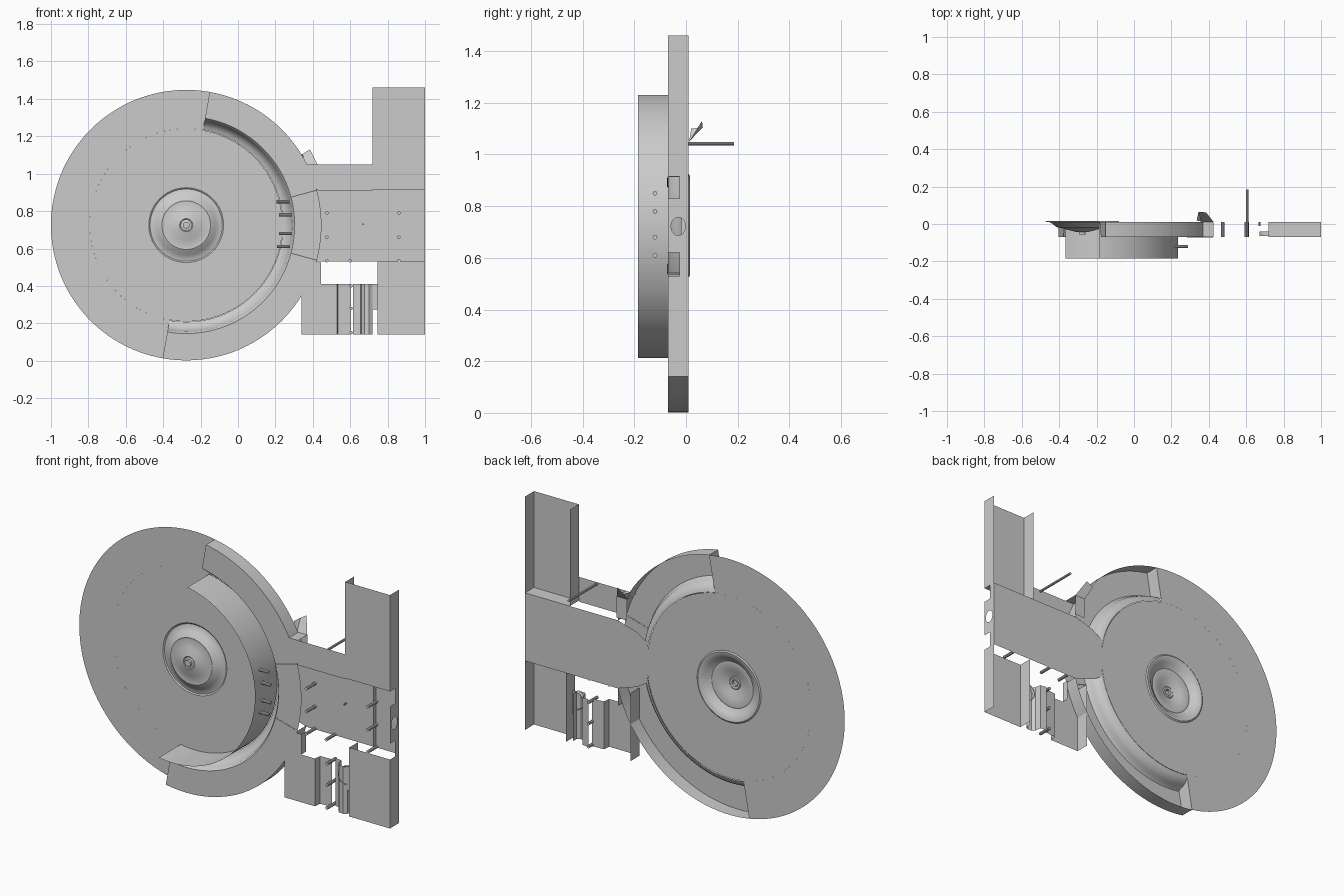
import bpy, bmesh
from math import sin, cos, radians, pi
from mathutils import Vector

if "Cube" in bpy.data.objects:
    bpy.data.objects.remove(bpy.data.objects["Cube"])

CX, CZ, R = -0.277, 0.725, 0.723     # disc centre and radius
BACK, FRONT = 0.01, -0.07            # rear plane and raised plane
A0, A1 = -100, 80                    # angular range of the raised arc


def make(name, verts, faces):
    me = bpy.data.meshes.new(name)
    me.from_pydata(verts, [], faces)
    me.update()
    ob = bpy.data.objects.new(name, me)
    bpy.context.collection.objects.link(ob)
    bpy.ops.object.select_all(action='DESELECT')
    ob.select_set(True)
    bpy.context.view_layer.objects.active = ob
    bpy.ops.object.shade_smooth_by_angle(angle=radians(35))
    return ob


def pol(r, a, y):
    a = radians(a)
    return (CX + r * cos(a), y, CZ + r * sin(a))


def revolve(name, prof, a0, a1, n=72, caps=False):
    """Sweep (radius, y) points about the disc axis."""
    m = len(prof)
    v = [pol(r, a0 + (a1 - a0) * i / n, y) for i in range(n + 1) for r, y in prof]
    f = [(i * m + j, i * m + j + 1, (i + 1) * m + j + 1, (i + 1) * m + j)
         for i in range(n) for j in range(m - 1)]
    if caps:
        f += [tuple(range(m)), tuple(n * m + j for j in range(m))]
    return make(name, v, f)


def sheet(name, path, z0, z1):
    """Folded sheet: plan path in x, y extruded from z0 to z1."""
    v = [(x, y, z) for x, y in path for z in (z0, z1)]
    f = [(2 * i, 2 * i + 2, 2 * i + 3, 2 * i + 1) for i in range(len(path) - 1)]
    return make(name, v, f)


def plate(name, pts, y):
    return make(name, [(x, y, z) for x, z in pts], [tuple(range(len(pts)))])


def rod(name, a, b, r, n=10):
    a, b = Vector(a), Vector(b)
    q = (b - a).to_track_quat('Z', 'Y')
    v = [p + q @ Vector((r * cos(2 * pi * i / n), r * sin(2 * pi * i / n), 0))
         for p in (a, b) for i in range(n)]
    f = [(i, (i + 1) % n, n + (i + 1) % n, n + i) for i in range(n)]
    f += [tuple(range(n)), tuple(range(n, 2 * n))]
    return make(name, v, f)


# Flat disc: complete in the middle, full radius only on the left half
revolve("disc_inner", [(0.2, BACK), (0.515, BACK)], 0, 360, 96)
revolve("disc_outer", [(0.515, BACK), (R, BACK)], A1, 360 + A0)

# Hub: rolled ring around a shallow cone with a centre stud
revolve("hub", [(0.2, BACK), (0.193, 0.015), (0.18, 0.013), (0.16, 0.002), (0.14, -0.015),
                (0.13, -0.02), (0.122, -0.018), (0.08, -0.03), (0.035, -0.042),
                (0.03, -0.038), (0.018, -0.04), (0.018, -0.055), (0.0, -0.056)], 0, 360, 64)

# Raised arc with filleted inner edge and closed ends
revolve("raised_arc", [(0.517, BACK), (0.535, 0.004), (0.553, -0.012), (0.565, -0.035),
                       (0.57, -0.058), (0.58, FRONT)], A0, A1)
revolve("arc_face", [(0.58, FRONT), (R, FRONT)], A0, A1)
revolve("arc_rim_lower", [(R, FRONT), (R, BACK)], A0, -15)
revolve("arc_rim_upper", [(R, FRONT), (R, BACK)], 15, A1)
for a in (A0, A1):
    make("arc_end", [pol(0.535, a, BACK), pol(0.565, a, -0.035), pol(0.58, a, FRONT),
                     pol(R, a, FRONT), pol(R, a, BACK)], [(0, 1, 2, 3, 4)])
for a in (-15, 15):
    rod("arc_seam", pol(0.58, a, FRONT), pol(R, a, FRONT), 0.003, 6)

# Tall curved inner wall and its pegs
revolve("inner_wall", [(0.513, BACK), (0.513, -0.185)], A0, A1)
for z in (0.61, 0.68, 0.78, 0.85):
    x = CX + (0.513 ** 2 - (z - CZ) ** 2) ** 0.5
    rod("wall_peg", (x - 0.015, -0.12, z), (x + 0.055, -0.12, z), 0.009)

# Arm plate at the rear with a tapered neck
plate("arm_plate", [(0.235, 0.61), (0.235, 0.84), (0.30, 0.88), (0.42, 0.915), (1, 0.915),
                    (1, 0.53), (0.42, 0.53), (0.30, 0.57)], BACK)
for x, z in [(0.475, 0.79), (0.475, 0.66), (0.475, 0.535), (0.6, 0.535), (0.86, 0.79),
             (0.86, 0.66), (0.86, 0.535), (0.605, 0.40), (0.605, 0.28), (0.605, 0.15)]:
    rod("stud", (x, BACK, z), (x, FRONT, z), 0.009)
rod("centre_pin", (0.67, BACK, 0.73), (0.67, -0.01, 0.73), 0.005)
sheet("arm_rib", [(0.858, BACK), (0.858, -0.02)], 0.53, 0.91)

# Panel above the arm, open at the back
plate("upper_panel", [(0.36, 1.05), (0.72, 1.05), (0.72, 0.91), (0.425, 0.91)], FRONT)

# Upper and lower columns: channels open at the back
sheet("upper_column", [(0.72, BACK), (0.72, FRONT), (1, FRONT), (1, BACK)], 0.915, 1.46)
sheet("lower_column", [(0.745, BACK), (0.745, FRONT), (1, FRONT), (1, BACK)], 0.14, 0.53)
make("column_floor", [(0.72, FRONT, 0.915), (1, FRONT, 0.915), (1, BACK, 0.915),
                      (0.72, BACK, 0.915)], [(0, 1, 2, 3)])

# End wall of the arm with corner notches and a round hole
bm = bmesh.new()
outline = [(0.01, 0.525), (-0.025, 0.525), (-0.025, 0.62), (-0.07, 0.62), (-0.07, 0.83),
           (-0.025, 0.83), (-0.025, 0.92), (0.01, 0.92)]
hole = [(-0.03 + 0.028 * cos(2 * pi * i / 20), 0.722 + 0.035 * sin(2 * pi * i / 20))
        for i in range(20)]
for loop in (outline, hole):
    vs = [bm.verts.new((1, y, z)) for y, z in loop]
    for i in range(len(vs)):
        bm.edges.new((vs[i - 1], vs[i]))
bmesh.ops.triangle_fill(bm, edges=bm.edges[:], use_beauty=True)
me = bpy.data.meshes.new("arm_end_wall")
bm.to_mesh(me)
bm.free()
bpy.context.collection.objects.link(bpy.data.objects.new("arm_end_wall", me))

# Folded housing under the arm
sheet("lower_housing", [(0.34, BACK), (0.34, FRONT), (0.445, FRONT), (0.53, FRONT),
                        (0.535, -0.03), (0.605, -0.025)], 0.14, 0.41)
sheet("lower_housing_top", [(0.34, BACK), (0.34, FRONT), (0.445, FRONT), (0.445, -0.03)],
      0.41, 0.525)
sheet("half_pipe", [(0.615, -0.005), (0.655, -0.01), (0.66, -0.045), (0.675, -0.06),
                    (0.70, -0.062), (0.72, -0.05), (0.72, -0.02)], 0.14, 0.41)
plate("housing_link", [(0.72, 0.41), (0.745, 0.41), (0.745, 0.275), (0.72, 0.275)], -0.05)
ring = revolve("round_boss", [(0.05, -0.065), (0.05, -0.04)], 90, 270, 20)
ring.location = (0.72 - CX, 0, 0.36 - CZ)

# Rear rod and angled bracket
rod("rear_rod", (0.605, FRONT, 1.042), (0.605, 0.185, 1.042), 0.007)
b = [(0.335, 0.02, 1.10), (0.385, 0.062, 1.13), (0.425, 0.012, 1.05), (0.345, 0.065, 1.105),
     (0.36, 0.012, 1.05), (0.425, 0.012, 0.93), (0.36, 0.012, 0.93), (0.36, FRONT, 1.05),
     (0.425, FRONT, 1.05)]
make("angled_bracket", b, [(3, 1, 2, 4), (0, 3, 4), (2, 4, 6, 5), (2, 4, 7, 8)])
